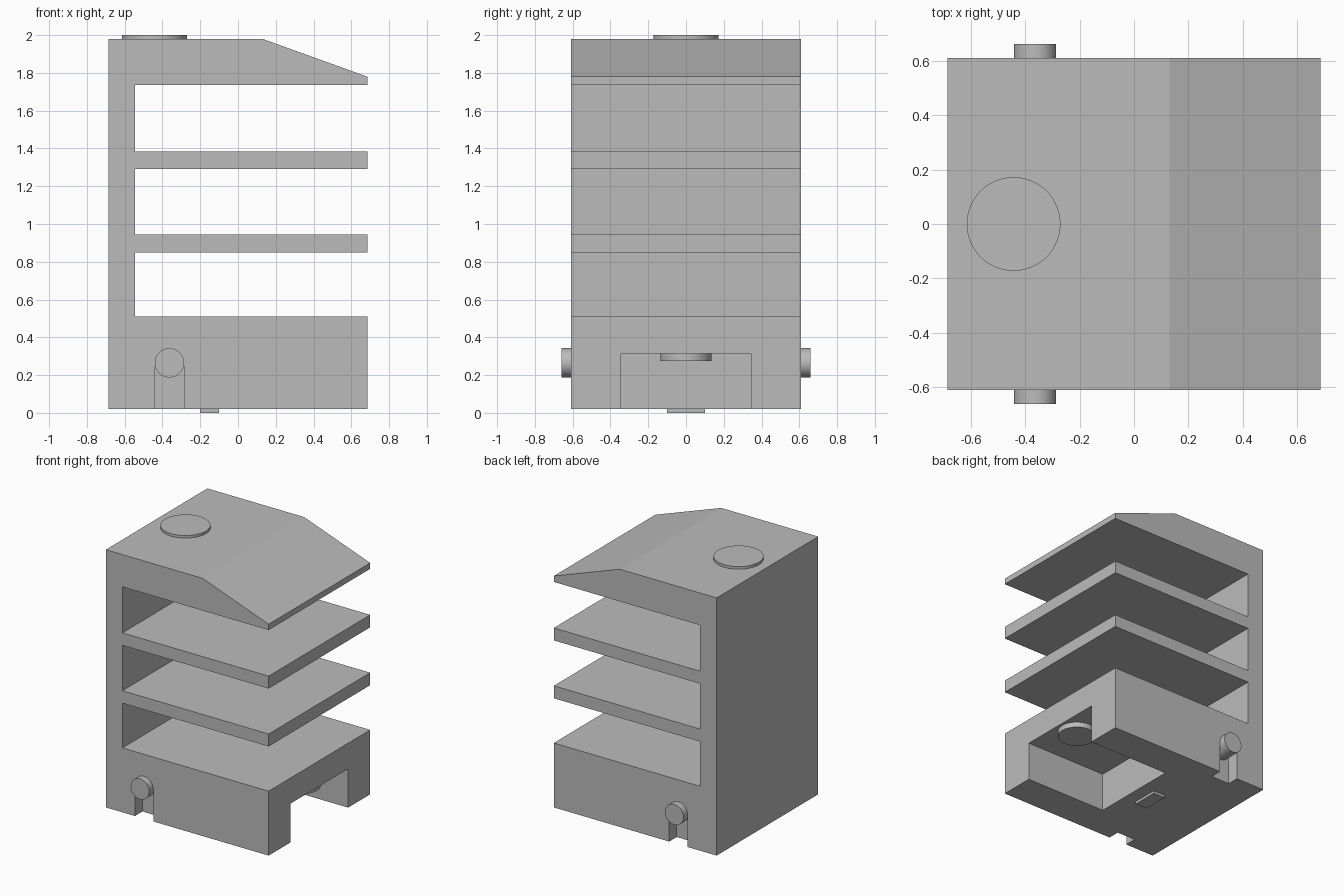
import bpy, bmesh
from mathutils import Matrix

if "Cube" in bpy.data.objects:
    bpy.data.objects.remove(bpy.data.objects["Cube"], do_unlink=True)

grey = bpy.data.materials.new("plain grey")
grey.use_nodes = True
colour = (0.5, 0.5, 0.5, 1)
grey.diffuse_color = colour
grey.node_tree.nodes["Principled BSDF"].inputs["Base Color"].default_value = colour


def finish(name, bm):
    bmesh.ops.recalc_face_normals(bm, faces=bm.faces)
    mesh = bpy.data.meshes.new(name)
    bm.to_mesh(mesh)
    bm.free()
    mesh.materials.append(grey)
    obj = bpy.data.objects.new(name, mesh)
    bpy.context.collection.objects.link(obj)
    return obj


def box(name, low, high):
    bm = bmesh.new()
    bmesh.ops.create_cube(bm, size=1)
    for v in bm.verts:
        v.co = [l if c < 0 else h for c, l, h in zip(v.co, low, high)]
    return finish(name, bm)


def disc(name, centre, radius, depth, axis="Z"):
    bm = bmesh.new()
    turn = Matrix.Rotation(1.570796, 4, "X") if axis == "Y" else Matrix()
    bmesh.ops.create_cone(bm, cap_ends=True, segments=64, radius1=radius,
                          radius2=radius, depth=depth,
                          matrix=Matrix.Translation(centre) @ turn)
    obj = finish(name, bm)
    bpy.ops.object.select_all(action="DESELECT")
    bpy.context.view_layer.objects.active = obj
    obj.select_set(True)
    bpy.ops.object.shade_smooth_by_angle()
    return obj


# Body: comb-shaped side profile with three open bays and a sloped roof
back, front, spine, half = -0.685, 0.685, -0.545, 0.61
bottom, top = 0.02, 1.98
bays = [(0.51, 0.85), (0.945, 1.29), (1.385, 1.735)]
profile = [(back, bottom), (front, bottom)]
for low, high in bays:
    profile += [(front, low), (spine, low), (spine, high), (front, high)]
profile += [(front, 1.78), (0.13, top), (back, top)]

bm = bmesh.new()
face = bm.faces.new([bm.verts.new((x, -half, z)) for x, z in profile])
swept = bmesh.ops.extrude_face_region(bm, geom=[face])["geom"]
bmesh.ops.translate(bm, vec=(0, 2 * half, 0),
                    verts=[g for g in swept if isinstance(g, bmesh.types.BMVert)])
body = finish("shelf_body", bm)

# Cutters: open recess under the base and a slot on each side
peg_x, peg_z, peg_r, inner = -0.363, 0.265, 0.0775, 0.52
cutters = [box("recess_cutter", (0, -0.345, -0.1), (0.8, 0.345, 0.315))]
for side in (-1, 1):
    ys = sorted((side * inner, side * 0.8))
    cutters.append(box("slot_cutter", (peg_x - peg_r, ys[0], -0.1),
                       (peg_x + peg_r, ys[1], peg_z)))
for cutter in cutters:
    cutter.hide_render = True
    cut = body.modifiers.new("cut", "BOOLEAN")
    cut.operation, cut.solver, cut.object = "DIFFERENCE", "EXACT", cutter
    bpy.context.view_layer.objects.active = body
    bpy.ops.object.modifier_apply(modifier=cut.name)
    bpy.data.objects.remove(cutter, do_unlink=True)

# Round pegs sitting in the side slots
for side, name in ((-1, "front_peg"), (1, "back_peg")):
    disc(name, (peg_x, side * (inner + 0.66) / 2, peg_z), peg_r, 0.66 - inner, "Y")

# Raised discs on the roof and on the recess ceiling, and the small bottom tab
disc("roof_disc", (-0.442, 0, 1.985), 0.172, 0.03)
disc("recess_disc", (0.53, 0, 0.3), 0.135, 0.05)
box("bottom_tab", (-0.2, -0.1, 0), (-0.1, 0.1, 0.03))
